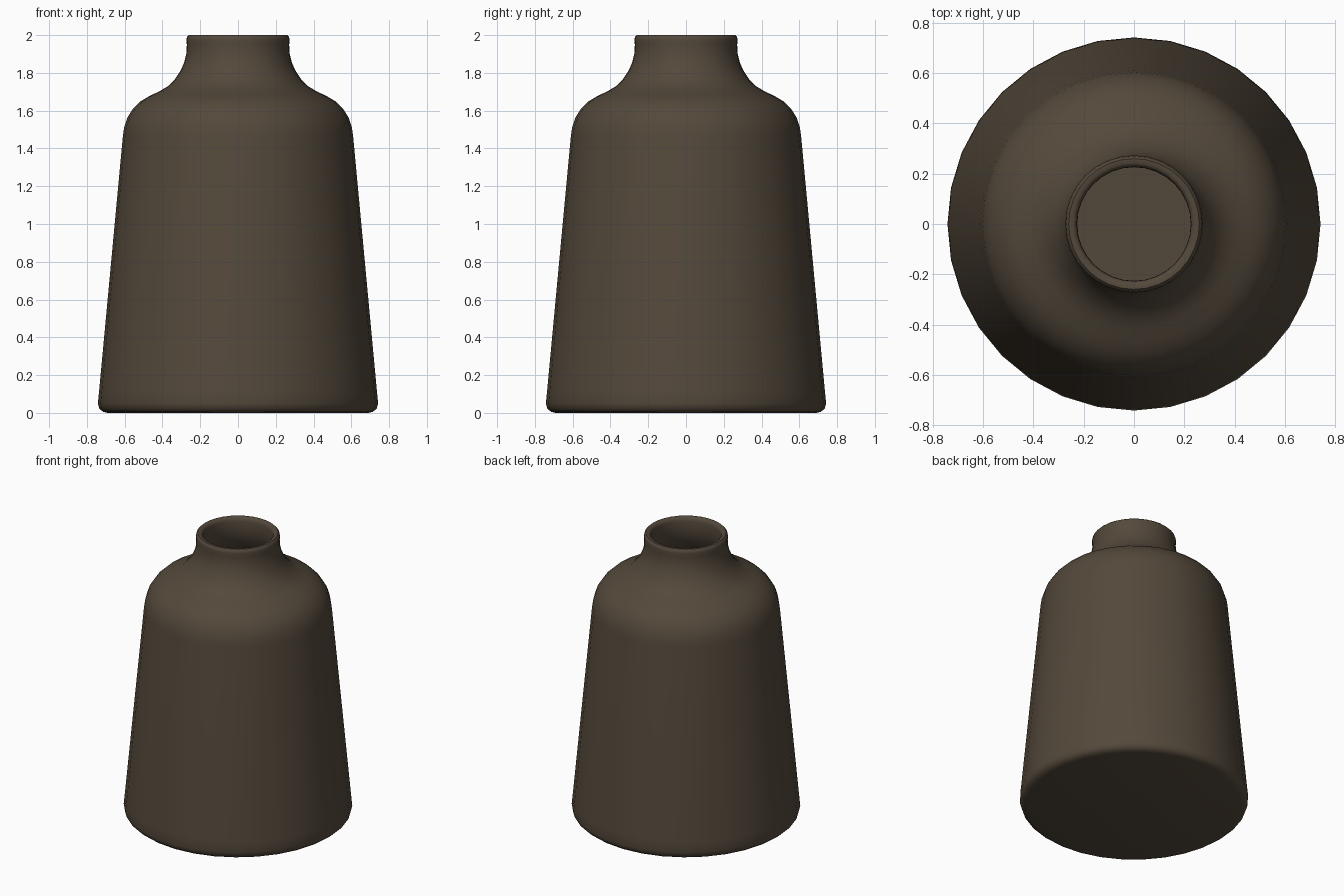
import bpy, bmesh, math

if "Cube" in bpy.data.objects:
    bpy.data.objects.remove(bpy.data.objects["Cube"])

SIDES = 32

clay = bpy.data.materials.new("dark_brown_clay")
clay.diffuse_color = (0.088, 0.066, 0.044, 1)
clay.use_nodes = True
clay.node_tree.nodes["Principled BSDF"].inputs["Base Color"].default_value = clay.diffuse_color

# Outer wall, foot to rim (radius, height)
outer = [(0.69, 0), (0.715, 0.006), (0.734, 0.022), (0.742, 0.05), (0.735, 0.12),
         (0.61, 1.46), (0.603, 1.51), (0.585, 1.565), (0.555, 1.612), (0.515, 1.65),
         (0.47, 1.677), (0.415, 1.703), (0.37, 1.73), (0.333, 1.768), (0.305, 1.81),
         (0.285, 1.855), (0.273, 1.905), (0.271, 1.95)]
# Rounded lip
lip = [(0.273, 1.975), (0.27, 1.99), (0.26, 2.0), (0.242, 2.0), (0.232, 1.992), (0.227, 1.975)]
# Inner wall, rim to floor
inner = [(0.226, 1.9), (0.24, 1.84), (0.29, 1.745), (0.345, 1.69), (0.45, 1.638),
         (0.53, 1.58), (0.563, 1.46), (0.69, 0.08), (0.665, 0.045)]


def lathe(name, profile, mat):
    """Spin a profile around z, closing both ends with flat discs."""
    bm = bmesh.new()
    rings = [[bm.verts.new((r * math.cos(2 * math.pi * i / SIDES),
                            r * math.sin(2 * math.pi * i / SIDES), z))
              for i in range(SIDES)] for r, z in profile]
    for a, b in zip(rings, rings[1:]):
        for i in range(SIDES):
            j = (i + 1) % SIDES
            bm.faces.new((a[i], a[j], b[j], b[i]))
    bm.faces.new(rings[0][::-1])
    bm.faces.new(rings[-1])
    mesh = bpy.data.meshes.new(name)
    bm.to_mesh(mesh)
    bm.free()
    mesh.materials.append(mat)
    obj = bpy.data.objects.new(name, mesh)
    bpy.context.collection.objects.link(obj)
    bpy.context.view_layer.objects.active = obj
    obj.select_set(True)
    bpy.ops.object.shade_smooth_by_angle(angle=math.radians(40))
    return obj


# Hollow bottle
lathe("bottle", outer + lip + inner, clay)
